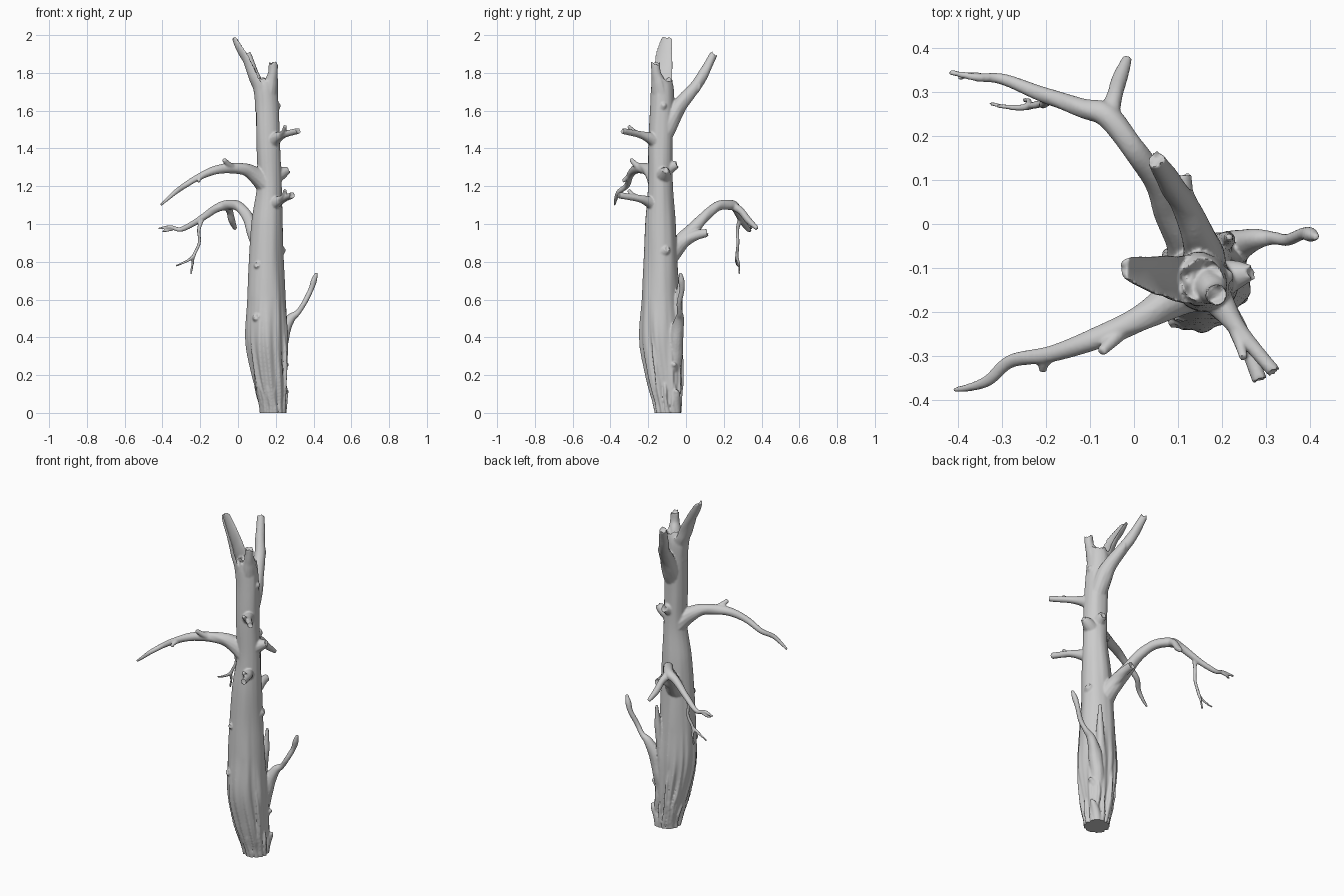
import bpy, bmesh, math, random
from mathutils import Vector, noise

random.seed(4)
parts = []


def spline(pts, t):
    """Catmull-Rom sample of (x, y, z, r) points, t in 0..len-1"""
    i = min(int(t), len(pts) - 2)
    f = t - i
    p = [Vector(pts[max(0, min(len(pts) - 1, i + k))]) for k in (-1, 0, 1, 2)]
    return 0.5 * (2 * p[1] + (p[2] - p[0]) * f + (2 * p[0] - 5 * p[1] + 4 * p[2] - p[3]) * f * f
                  + (3 * p[1] - p[0] - 3 * p[2] + p[3]) * f ** 3)


def limb(name, pts, sides=14, steps=6, rough=0.10, groove=1.0, bark=None):
    """Loft a knobbly tube along the points, ending in a splintered tip"""
    n = (len(pts) - 1) * steps
    samples = [spline(pts, k / steps) for k in range(n + 1)]
    cs = [s.to_3d() for s in samples]
    bm = bmesh.new()
    rings, v = [], None
    for k, s in enumerate(samples):
        c, r = cs[k], max(s[3], 0.004)
        tan = (cs[min(k + 1, n)] - cs[max(k - 1, 0)]).normalized()
        if v is None:
            v = Vector((0, 1, 0)) if abs(tan.y) < 0.7 else Vector((1, 0, 0))
        v = (v - tan * v.dot(tan)).normalized()
        u = v.cross(tan)
        ring = []
        for j in range(sides):
            a = 2 * math.pi * j / sides
            ca, sa = math.cos(a), math.sin(a)
            if bark:
                rr = r * bark(ca, sa, c.z)
            else:
                rr = r * (1 + rough * noise.noise(c * 14 + Vector((ca, sa, 0))))
            co = c + u * ca * rr * (groove if ca > 0 else 1) + v * sa * rr
            if k == n and r > 0.012:
                co += tan * r * 0.9 * noise.noise(Vector((ca * 2, sa * 2, c.z * 9)))
            ring.append(bm.verts.new(co))
        rings.append(ring)
    if samples[-1][3] > 0.012 and groove == 1.0:      # hollow broken end
        rings.append([bm.verts.new(cs[-1].lerp(q.co, 0.6) - tan * samples[-1][3] * 0.4)
                      for q in rings[-1]])
    for a, b in zip(rings, rings[1:]):
        for j in range(sides):
            bm.faces.new((a[j], a[(j + 1) % sides], b[(j + 1) % sides], b[j]))
    bm.faces.new(rings[0])
    bm.faces.new(rings[-1])
    bmesh.ops.triangulate(bm, faces=[f for f in bm.faces if len(f.verts) > 4])
    bmesh.ops.recalc_face_normals(bm, faces=bm.faces)
    me = bpy.data.meshes.new(name)
    bm.to_mesh(me)
    bm.free()
    ob = bpy.data.objects.new(name, me)
    bpy.context.collection.objects.link(ob)
    parts.append(ob)


def trunk_bark(ca, sa, z):
    """Vertical furrows, deep at the rotten base and faint higher up"""
    low = max(0.0, min(1.0, (0.62 - z) / 0.5))
    fine = noise.noise(Vector((ca * 4.5, sa * 4.5, z * 2.2)))
    wide = noise.noise(Vector((ca * 1.5 + 7, sa * 1.5, z * 3)))
    return 1 + (0.02 + 0.24 * low) * fine + 0.07 * wide


# Trunk
trunk = [(.187, -.095, -.05, .058), (.185, -.097, .03, .064), (.177, -.105, .12, .08),
         (.167, -.115, .22, .094), (.152, -.13, .4, .109), (.15, -.135, .6, .1),
         (.15, -.135, .8, .089), (.155, -.135, 1.0, .081), (.165, -.135, 1.2, .066),
         (.16, -.135, 1.4, .064), (.154, -.128, 1.6, .062), (.148, -.126, 1.71, .06),
         (.155, -.13, 1.765, .05)]
limb("trunk", trunk, 72, 12, bark=trunk_bark)

# Loose bark strips around the base
for i in range(15):
    a = i * 2 * math.pi / 15 + random.uniform(-.15, .15)
    top = random.uniform(2.2, 4.5)
    pts = []
    for k in range(6):
        s = spline(trunk, random.uniform(0, .7) * (k == 0) + top * k / 5)
        b = a + .05 * math.sin(k * 1.7 + i)
        d = s[3] * (1.0 if k < 5 else .9)
        pts.append((s[0] + d * math.cos(b), s[1] + d * math.sin(b), s[2],
                    (.009, .011, .012, .011, .009, .005)[k]))
    limb("bark_strip", pts, 8, 4, rough=.4)

# Forked broken top: scooped shard and short stub
limb("top_shard", [(.145, -.125, 1.6, .055), (.137, -.126, 1.71, .056), (.108, -.125, 1.79, .053),
                   (.065, -.117, 1.88, .045), (.02, -.108, 1.95, .036), (-.008, -.102, 1.992, .027)],
     24, 8, groove=-.3)
limb("top_stub", [(.16, -.13, 1.66, .05), (.175, -.145, 1.75, .037), (.185, -.158, 1.8, .026),
                  (.188, -.162, 1.855, .025)])

# Upright back limb
limb("back_upper_limb", [(.165, -.125, 1.46, .05), (.16, -.075, 1.56, .048), (.145, -.025, 1.64, .038),
                         (.115, .045, 1.72, .031), (.085, .09, 1.79, .028), (.05, .147, 1.9, .02)])
limb("back_upper_spur", [(.12, .03, 1.7, .025), (.125, .06, 1.715, .016), (.128, .072, 1.74, .008)])

# Arched back limb with stubs and hanging twig
limb("back_arch_limb", [(.14, -.12, .8, .06), (.115, -.04, .89, .046), (.08, .03, .965, .036),
                        (.05, .1, 1.04, .028), (0, .17, 1.095, .027), (-.06, .245, 1.1, .028),
                        (-.12, .265, 1.08, .022), (-.2, .292, 1.025, .018), (-.3, .33, .972, .013),
                        (-.36, .334, .985, .009), (-.42, .346, .975, .006)])
limb("arch_inner_stub", [(.13, -.09, .84, .045), (.118, -.02, .905, .036), (.112, .05, .94, .027),
                         (.11, .115, .953, .021)])
limb("arch_outer_stub", [(-.06, .24, 1.1, .026), (-.045, .29, 1.07, .019), (-.033, .33, 1.02, .018),
                         (-.015, .378, .975, .011)])
limb("arch_tip_twig", [(-.33, .333, .978, .009), (-.375, .34, .965, .007), (-.4, .33, .96, .006)], 8)
limb("hanging_twig", [(-.19, .288, 1.03, .014), (-.207, .272, .97, .01), (-.205, .275, .9, .009),
                      (-.235, .27, .83, .009), (-.24, .28, .79, .007), (-.25, .282, .735, .006)], 8)
limb("hanging_twig_side", [(-.23, .27, .835, .009), (-.26, .265, .81, .008), (-.3, .268, .79, .006),
                           (-.33, .276, .778, .005)], 8)

# Long front left limb
limb("front_left_limb", [(.15, -.14, 1.21, .06), (.085, -.172, 1.265, .043), (.02, -.212, 1.292, .031),
                         (-.09, -.262, 1.292, .025), (-.19, -.297, 1.258, .019), (-.28, -.312, 1.205, .015),
                         (-.33, -.355, 1.17, .013), (-.37, -.371, 1.135, .01), (-.41, -.378, 1.1, .006)])
limb("front_left_stub", [(-.02, -.235, 1.295, .02), (-.05, -.265, 1.315, .016), (-.075, -.292, 1.342, .011)])
limb("front_left_spur", [(-.19, -.298, 1.255, .016), (-.205, -.318, 1.24, .012), (-.208, -.335, 1.225, .009)])

# Pair of short front right stubs, each with a side spur
for z, ex, ey, r in ((1.465, .32, -.338, .016), (1.125, .288, -.36, .017)):
    limb("front_right_stub", [(.165, -.14, z - .045, .05), (.2, -.187, z - .012, .032),
                              (.245, -.25, z + .01, .019), (ex, ey, z + .028, r)])
    limb("front_right_spur", [(.23, -.235, z + .005, .018), (.242, -.275, z + .025, .013),
                              (.25, -.305, z + .055, .01)], 10)

# Low right branch growing out of a bark ridge
limb("low_right_branch", [(.195, -.07, .14, .03), (.21, -.06, .28, .04), (.235, -.05, .41, .037),
                          (.275, -.035, .495, .025), (.315, -.032, .53, .016), (.35, -.036, .58, .014),
                          (.385, -.022, .65, .014), (.402, -.024, .7, .016), (.416, -.03, .742, .007)])
limb("root_shard", [(.205, -.06, -.05, .03), (.225, -.055, .05, .027), (.248, -.05, .1, .018),
                    (.265, -.052, .12, .007)])
limb("ridge_spur", [(.21, -.07, .22, .035), (.245, -.065, .25, .02), (.267, -.06, .258, .008)])
limb("rear_ridge", [(.17, -.07, .12, .025), (.185, -.055, .3, .032), (.2, -.045, .48, .025),
                    (.212, -.035, .62, .018), (.217, -.03, .73, .008)])

# Knots
for base, mid, tip in (((.17, -.13, 1.24, .05), (.23, -.115, 1.27, .034), (.268, -.11, 1.287, .017)),
                       ((.17, -.13, 1.28, .05), (.177, -.075, 1.305, .03), (.18, -.046, 1.315, .02)),
                       ((.12, -.16, .77, .04), (.105, -.2, .78, .024), (.1, -.222, .785, .013)),
                       ((.12, -.16, .49, .05), (.1, -.215, .505, .026), (.096, -.236, .512, .014)),
                       ((.18, -.14, .84, .05), (.225, -.11, .86, .03), (.246, -.1, .87, .014)),
                       ((.17, -.13, 1.6, .04), (.208, -.12, 1.625, .02), (.222, -.118, 1.635, .01))):
    limb("knot", [base, mid, tip], 12)

# Fuse everything into one flowing wooden surface
bpy.ops.object.select_all(action='DESELECT')
for ob in parts:
    ob.select_set(True)
tree = parts[0]
bpy.context.view_layer.objects.active = tree
bpy.ops.object.join()
tree.name = "dead_tree"
rm = tree.modifiers.new("fuse", 'REMESH')
rm.mode = 'VOXEL'
rm.voxel_size = 0.005
sm = tree.modifiers.new("soften", 'SMOOTH')
sm.factor = 0.5
sm.iterations = 3
for m in ("fuse", "soften"):
    bpy.ops.object.modifier_apply(modifier=m)

# Cut the base level with the ground
bm = bmesh.new()
bm.from_mesh(tree.data)
cut = bmesh.ops.bisect_plane(bm, geom=bm.verts[:] + bm.edges[:] + bm.faces[:], plane_co=(0, 0, 0),
                             plane_no=(0, 0, 1), clear_inner=True)
bmesh.ops.holes_fill(bm, edges=[e for e in bm.edges if e.is_boundary])
bm.to_mesh(tree.data)
bm.free()
bpy.ops.object.shade_smooth_by_angle(angle=math.radians(50))
